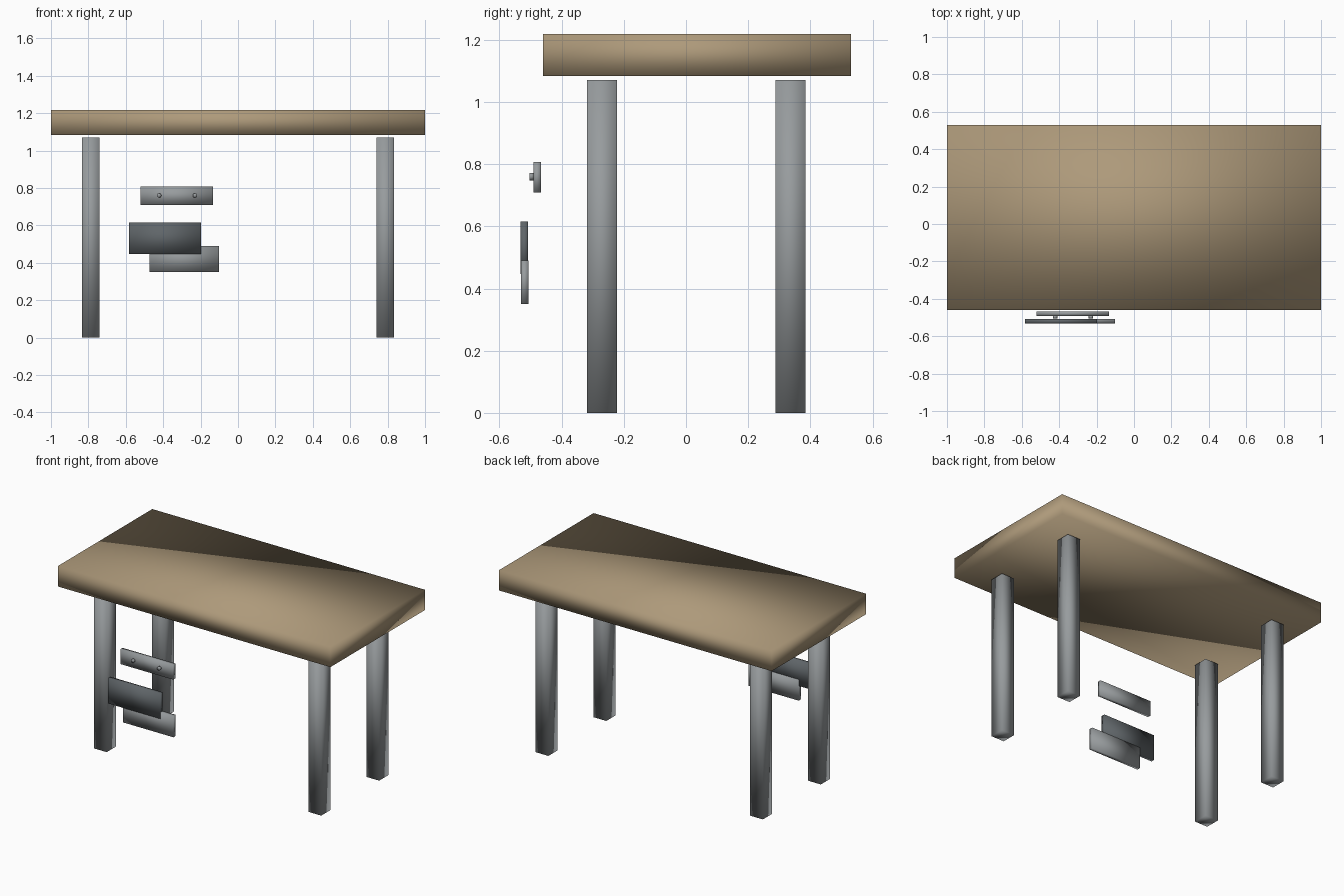
import bpy
from math import pi

cube = bpy.data.objects.get("Cube")
if cube:
    bpy.data.objects.remove(cube, do_unlink=True)


def make_material(name, rgb):
    mat = bpy.data.materials.new(name)
    mat.use_nodes = True
    color = (*rgb, 1)
    mat.diffuse_color = color
    mat.node_tree.nodes["Principled BSDF"].inputs["Base Color"].default_value = color
    return mat


wood = make_material("tan wood", (0.42, 0.32, 0.195))
steel = make_material("light grey metal", (0.31, 0.33, 0.34))
dark = make_material("dark grey metal", (0.115, 0.13, 0.14))


def finish(name, mat):
    obj = bpy.context.object
    obj.name = name
    obj.data.materials.append(mat)
    bpy.ops.object.shade_smooth()  # soft shading across every edge
    return obj


def box(name, x, y, z, mat):
    """Box spanning the given (low, high) ranges."""
    spans = (x, y, z)
    bpy.ops.mesh.primitive_cube_add(size=1, location=[(a + b) / 2 for a, b in spans])
    bpy.context.object.scale = [b - a for a, b in spans]
    bpy.ops.object.transform_apply(location=False, rotation=False, scale=True)
    return finish(name, mat)


# Thick table top
box("table_top", (-1, 1), (-0.46, 0.53), (1.083, 1.218), wood)

# Four square legs, stopping just short of the top
for depth, y in (("front", (-0.319, -0.222)), ("back", (0.288, 0.385))):
    for side, cx in (("right", -0.787), ("left", 0.787)):
        box(f"{depth}_{side}_leg", (cx - 0.047, cx + 0.047), y, (0, 1.07), steel)

# Small mounting bar with two round pegs
box("mounting_bar", (-0.52, -0.133), (-0.491, -0.467), (0.709, 0.807), steel)
for side, x in (("right", -0.422), ("left", -0.23)):
    bpy.ops.mesh.primitive_cylinder_add(
        vertices=16, radius=0.012, depth=0.014,
        location=(x, -0.497, 0.76), rotation=(pi / 2, 0, 0))
    finish(f"{side}_peg", steel)

# Two overlapping hanging plates
box("dark_plate", (-0.582, -0.197), (-0.532, -0.508), (0.447, 0.615), dark)
box("light_plate", (-0.472, -0.102), (-0.531, -0.507), (0.35, 0.49), steel)
